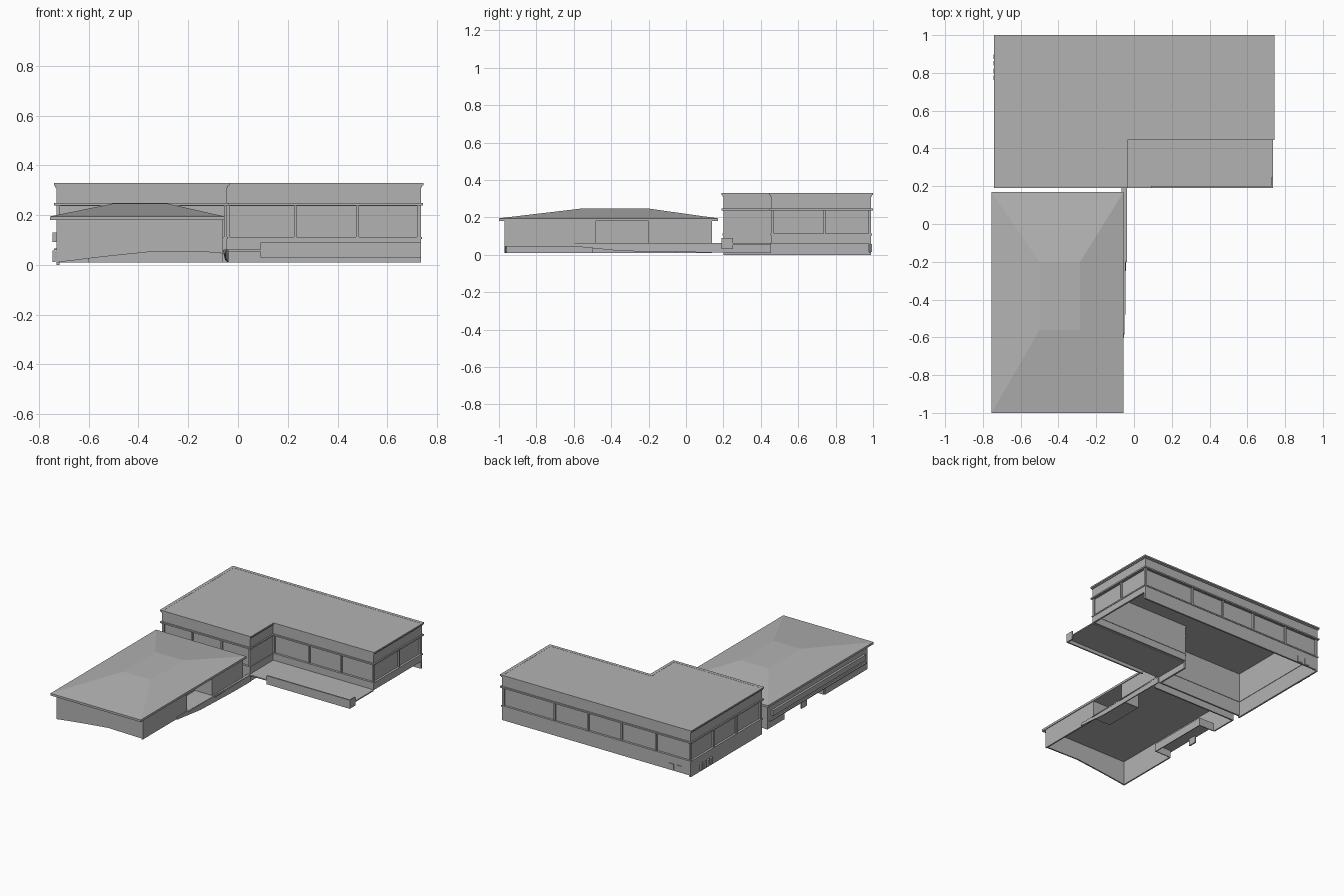
import bpy, bmesh
from mathutils import Vector

cube = bpy.data.objects.get("Cube")
if cube:
    bpy.data.objects.remove(cube, do_unlink=True)

grey = bpy.data.materials.new("plain_grey")
grey.use_nodes = True
grey.diffuse_color = (0.45, 0.45, 0.45, 1)
grey.node_tree.nodes["Principled BSDF"].inputs["Base Color"].default_value = (0.45, 0.45, 0.45, 1)


def finish(name, bm):
    bmesh.ops.recalc_face_normals(bm, faces=bm.faces)
    mesh = bpy.data.meshes.new(name)
    bm.to_mesh(mesh)
    bm.free()
    mesh.materials.append(grey)
    obj = bpy.data.objects.new(name, mesh)
    bpy.context.collection.objects.link(obj)
    return obj


def extrude(name, points, vec):
    """Solid made by pushing a flat outline along a vector."""
    bm = bmesh.new()
    face = bm.faces.new([bm.verts.new(p) for p in points])
    moved = bmesh.ops.extrude_face_region(bm, geom=[face], use_keep_orig=True)["geom"]
    verts = [g for g in moved if isinstance(g, bmesh.types.BMVert)]
    bmesh.ops.translate(bm, verts=verts, vec=vec)
    return finish(name, bm)


def box(name, xs, ys, zs):
    (x0, x1), (y0, y1) = sorted(xs), sorted(ys)
    outline = [(x0, y0, zs[0]), (x1, y0, zs[0]), (x1, y1, zs[0]), (x0, y1, zs[0])]
    return extrude(name, outline, (0, 0, zs[1] - zs[0]))


def strip(name, a, b, zs, inner, outer, ends=0.0):
    """Box along a wall line, reaching inward and outward from it."""
    a, b = Vector(a), Vector(b)
    along = (b - a).normalized()
    out = Vector((along.y, -along.x))
    p = a - along * ends - out * inner
    q = b + along * ends + out * outer
    return box(name, (p.x, q.x), (p.y, q.y), zs)


def loft(name, rings):
    """Stacked rectangles joined into one solid."""
    bm = bmesh.new()
    loops = []
    for x0, x1, y0, y1, z in rings:
        loops.append([bm.verts.new(p) for p in
                      ((x0, y0, z), (x1, y0, z), (x1, y1, z), (x0, y1, z))])
    for low, high in zip(loops, loops[1:]):
        for i in range(4):
            j = (i + 1) % 4
            bm.faces.new((low[i], low[j], high[j], high[i]))
    bm.faces.new(loops[0])
    bm.faces.new(loops[-1])
    return finish(name, bm)


# Main block: walls with a recessed window band, ledges and cornice
T = 0.012
SILL, HEAD, TOP = 0.11, 0.236, 0.33
corners = [(-0.73, 0.2), (-0.045, 0.2), (-0.045, 0.455),
           (0.735, 0.455), (0.735, 0.99), (-0.73, 0.99)]
sides = [("front_wing", 0.01, (-0.5, -0.27)),
         ("inner_return", 0.01, None),
         ("front_terrace", 0.06, (0.23, 0.48)),
         ("right", 0.06, (0.74,)),
         ("back", 0.01, (0.33, 0.07, -0.19, -0.46)),
         ("left", 0.0, (0.73, 0.48))]
for i, (side, base, mullions) in enumerate(sides):
    a, b = corners[i], corners[(i + 1) % len(corners)]
    strip(side + "_upper_wall", a, b, (HEAD, 0.325), T, 0)
    if mullions is None:
        strip(side + "_wall", a, b, (base, HEAD), T, 0)
    else:
        strip(side + "_lower_wall", a, b, (base, SILL), T, 0)
        strip(side + "_window_band", a, b, (SILL, HEAD), T + 0.003, -0.011)
        along_x = a[1] == b[1]
        for m in mullions:
            p = Vector((m, a[1])) if along_x else Vector((a[0], m))
            d = (Vector(b) - Vector(a)).normalized() * 0.006
            strip(side + "_mullion", p - d, p + d, (SILL, HEAD), T, 0)
        for end, sign in ((a, 1), (b, -1)):
            d = (Vector(b) - Vector(a)).normalized() * 0.01 * sign
            pair = sorted([Vector(end), Vector(end) + d],
                          key=lambda v: (v - Vector(a)).length)
            strip(side + "_corner_post", pair[0], pair[1], (SILL, HEAD), T, 0)
    strip(side + "_sill", a, b, (0.104, 0.113), T, 0.004, 0.004)
    strip(side + "_ledge", a, b, (0.238, 0.248), T, 0.009, 0.009)
    strip(side + "_cornice_lower", a, b, (0.312, 0.32), T, 0.005, 0.005)
    strip(side + "_cornice", a, b, (0.32, TOP), T, 0.01, 0.01)

extrude("main_roof", [(x, y, 0.321) for x, y in corners], (0, 0, TOP - 0.322))
box("roof_corner_cap", (-0.06, -0.035), (0.43, 0.464), (0.32, TOP))

# Small basement windows near the back left corner
for y in (0.775, 0.81, 0.85, 0.885):
    box("left_basement_window", (-0.745, -0.733), (y - 0.012, y + 0.012), (0.012, 0.058))
for x in (-0.64, -0.58):
    box("back_basement_window", (x - 0.02, x + 0.02), (0.976, 0.994), (0.015, 0.058))

# Terrace in the corner of the L
box("terrace_deck", (-0.045, 0.735), (0.19, 0.455), (0.054, 0.062))
box("terrace_parapet", (0.09, 0.735), (0.19, 0.2), (0.03, 0.09))
box("terrace_end", (0.727, 0.735), (0.19, 0.25), (0.03, 0.09))

# Low wing: hipped roof with a flat top
loft("hipped_roof", [(-0.755, -0.055, -1, 0.17, 0.18),
                     (-0.755, -0.055, -1, 0.17, 0.195),
                     (-0.5, -0.285, -0.56, -0.2, 0.247)])

# Low wing: front wall following the slope of the ground
extrude("wing_front_wall",
        [(-0.73, -0.97, 0.01), (-0.55, -0.97, 0.032), (-0.33, -0.97, 0.055),
         (-0.06, -0.97, 0.05), (-0.06, -0.97, 0.181), (-0.73, -0.97, 0.181)],
        (0, 0.01, 0))
box("wing_back_wall", (-0.73, -0.06), (0.13, 0.14), (0.01, 0.181))

# Low wing: left wall with window bay and entrance niche
box("wing_left_wall", (-0.73, -0.72), (-0.97, 0.14), (0.06, 0.181))
for y0, y1 in ((-0.97, -0.5), (-0.3, -0.24), (-0.05, 0.14)):
    box("wing_left_base", (-0.73, -0.72), (y0, y1), (0.01, 0.06))
box("wing_left_window_bay", (-0.745, -0.73), (-0.93, 0.1), (0.092, 0.13))
box("wing_left_sill", (-0.74, -0.73), (-0.95, 0.12), (0.06, 0.067))
box("niche_ceiling", (-0.73, -0.6), (-0.5, -0.05), (0.06, 0.066))
box("niche_back", (-0.606, -0.6), (-0.5, -0.05), (0.01, 0.06))
for y in (-0.5, -0.056):
    box("niche_side", (-0.72, -0.6), (y, y + 0.006), (0.01, 0.06))

# Low wing: right wall with a recessed porch
for y0, y1 in ((-0.97, -0.48), (-0.2, 0.14)):
    box("wing_right_wall", (-0.07, -0.06), (y0, y1), (0.045, 0.181))
box("porch_back", (-0.2, -0.192), (-0.48, -0.2), (0.055, 0.181))
for y in (-0.488, -0.2):
    box("porch_side", (-0.2, -0.065), (y, y + 0.008), (0.055, 0.181))
box("porch_floor", (-0.2, -0.045), (-0.48, -0.2), (0.054, 0.06))

# Walkway from the porch to the terrace
box("walkway", (-0.065, -0.038), (-0.2, 0.2), (0.052, 0.058))
extrude("walkway_parapet",
        [(-0.052, -0.6, 0.045), (-0.046, -0.35, 0.02), (-0.038, 0, 0.014),
         (-0.038, 0.2, 0.012), (-0.038, 0.2, 0.062), (-0.052, -0.6, 0.062)],
        (-0.006, 0, 0))
